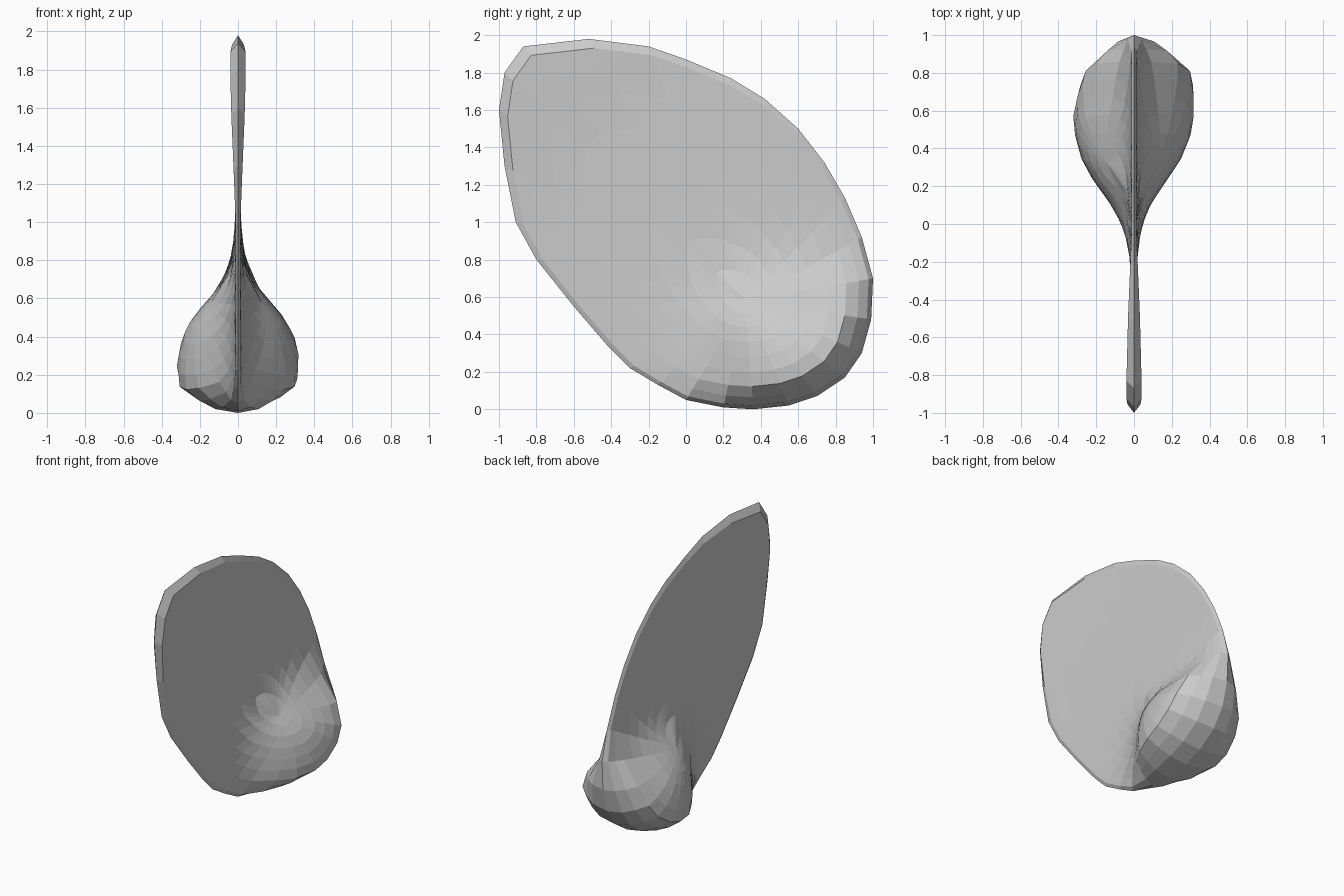
import bpy, bmesh, math
from mathutils import Vector

cube = bpy.data.objects.get("Cube")
if cube:
    bpy.data.objects.remove(cube, do_unlink=True)

# Side outline of the seed and its wing as (y, z)
OUTLINE = [(-.87, 1.94), (-.52, 1.98), (-.2, 1.94), (0, 1.87), (.24, 1.77), (.42, 1.66),
           (.6, 1.5), (.74, 1.32), (.85, 1.13), (.94, .92), (1, .7), (.99, .48),
           (.94, .3), (.85, .17), (.7, .07), (.55, .02), (.36, 0), (.2, .01),
           (0, .05), (-.15, .13), (-.3, .22), (-.42, .34), (-.6, .55), (-.8, .8),
           (-.91, 1), (-.97, 1.3), (-1, 1.6), (-.97, 1.8)]
CENTRE = Vector((.32, .58))
RINGS = [.965, .89, .79, .66, .52, .38, .24, .12]


def falloff(v, middle, width):
    return 1 / (1 + math.exp((v - middle) / width))


def half_width(y, z, s, side):
    """Thin wing, thicker at its upper front corner, plus the seed bulge."""
    corner = min(1, max(0, (z - y - 1.9) / .75))
    wing = .012 + .028 * corner
    edge = math.sqrt(min(1, (1 - s) / .23))
    bulge = .325 * edge * falloff(z, .58, .09) * falloff(-y, -.2 - .03 * side, .11)
    if side < 0:
        bulge *= 1 - .6 * max(0, y - .57)
    return wing + bulge


# Concentric rings on both sides, joined by the shared rim
bm = bmesh.new()
rim = [bm.verts.new((0, y, z)) for y, z in OUTLINE]
count = len(rim)
for side in (1, -1):
    previous = rim
    for s in RINGS:
        ring = []
        for point in OUTLINE:
            y, z = CENTRE.lerp(Vector(point), s)
            ring.append(bm.verts.new((side * half_width(y, z, s, side), y, z)))
        for i in range(count):
            j = (i + 1) % count
            bm.faces.new((previous[i], previous[j], ring[j], ring[i]))
        previous = ring
    y, z = CENTRE
    hub = bm.verts.new((side * half_width(y, z, 0, side), y, z))
    for i in range(count):
        bm.faces.new((previous[i], previous[(i + 1) % count], hub))
bmesh.ops.recalc_face_normals(bm, faces=bm.faces)

mesh = bpy.data.meshes.new("winged_seed")
bm.to_mesh(mesh)
bm.free()
seed = bpy.data.objects.new("winged_seed", mesh)
bpy.context.collection.objects.link(seed)

# Plain grey
grey = bpy.data.materials.new("plain_grey")
grey.use_nodes = True
colour = (.6, .6, .6, 1)
grey.diffuse_color = colour
grey.node_tree.nodes["Principled BSDF"].inputs["Base Color"].default_value = colour
mesh.materials.append(grey)
